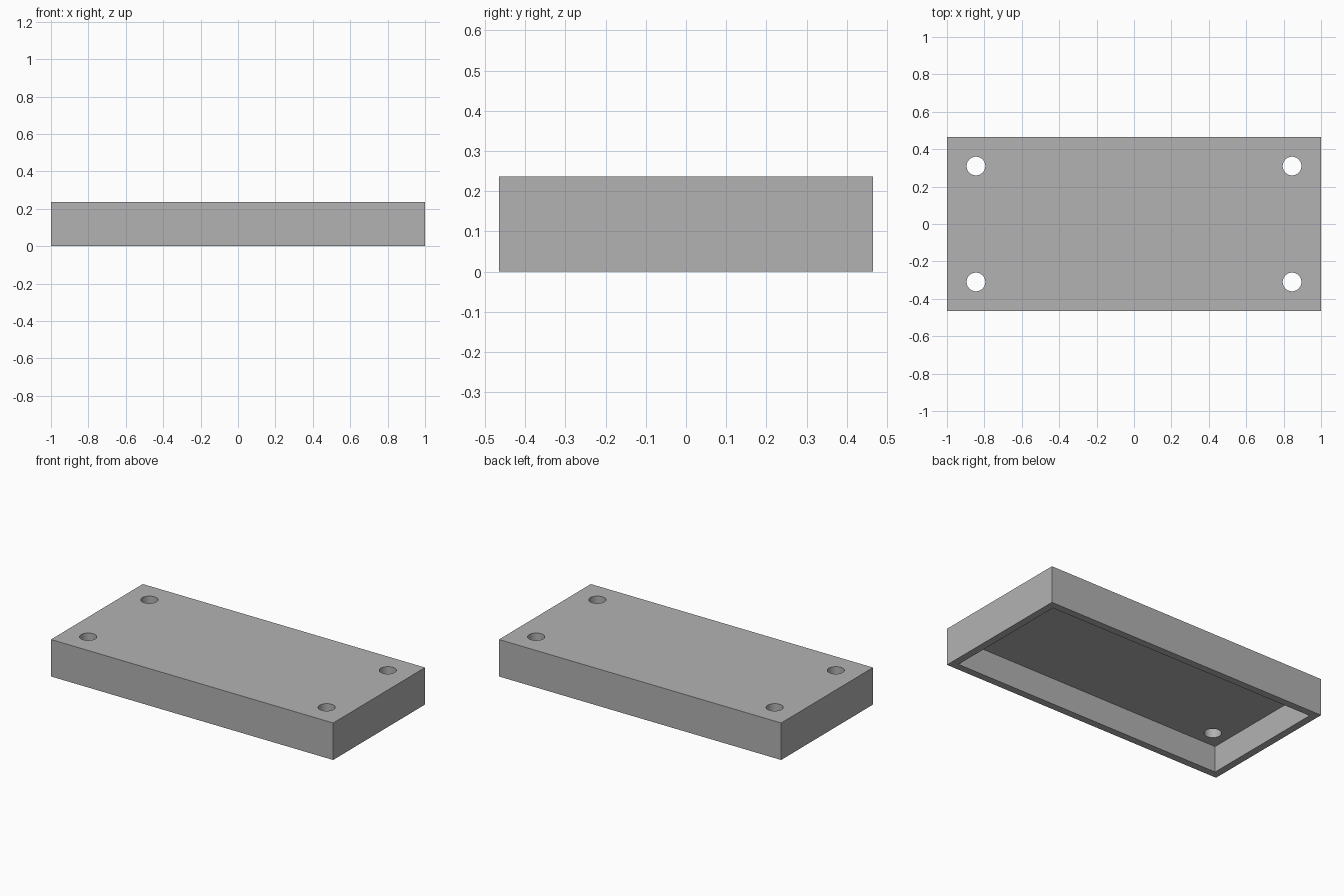
import bpy

LENGTH, WIDTH, HEIGHT = 2.0, 0.93, 0.237
WALL, TOP = 0.0465, 0.07
HOLE_X, HOLE_Y, HOLE_R = 0.845, 0.31, 0.05

if "Cube" in bpy.data.objects:
    bpy.data.objects.remove(bpy.data.objects["Cube"], do_unlink=True)


def box(name, size, z_low):
    bpy.ops.mesh.primitive_cube_add(size=1, location=(0, 0, z_low + size[2] / 2))
    obj = bpy.context.object
    obj.name = name
    obj.scale = size
    bpy.ops.object.transform_apply(location=True, rotation=False, scale=True)
    return obj


def cut(target, cutter):
    cutter.hide_render = True
    mod = target.modifiers.new("cut", 'BOOLEAN')
    mod.operation = 'DIFFERENCE'
    mod.solver = 'EXACT'
    mod.object = cutter
    bpy.ops.object.select_all(action='DESELECT')
    bpy.context.view_layer.objects.active = target
    target.select_set(True)
    bpy.ops.object.modifier_apply(modifier=mod.name)
    bpy.data.objects.remove(cutter, do_unlink=True)


# Material
grey = bpy.data.materials.new("light grey")
grey.use_nodes = True
colour = (0.448, 0.448, 0.448, 1)
grey.diffuse_color = colour
grey.node_tree.nodes["Principled BSDF"].inputs["Base Color"].default_value = colour

# Outer shell of the lid
lid = box("lid", (LENGTH, WIDTH, HEIGHT), 0)

# Hollow underside, open at the bottom
overshoot = 0.1
cavity = box("cavity_cutter",
             (LENGTH - 2 * WALL, WIDTH - 2 * WALL, HEIGHT - TOP + overshoot),
             -overshoot)
cut(lid, cavity)

# Screw holes near the four corners
for sx in (-1, 1):
    for sy in (-1, 1):
        bpy.ops.mesh.primitive_cylinder_add(
            vertices=48, radius=HOLE_R, depth=TOP * 3,
            location=(sx * HOLE_X, sy * HOLE_Y, HEIGHT - TOP / 2))
        hole = bpy.context.object
        hole.name = "screw_hole_cutter"
        cut(lid, hole)

lid.data.materials.clear()
lid.data.materials.append(grey)
for face in lid.data.polygons:
    face.material_index = 0

# Smooth hole walls, crisp box edges
bpy.ops.object.shade_smooth_by_angle()
